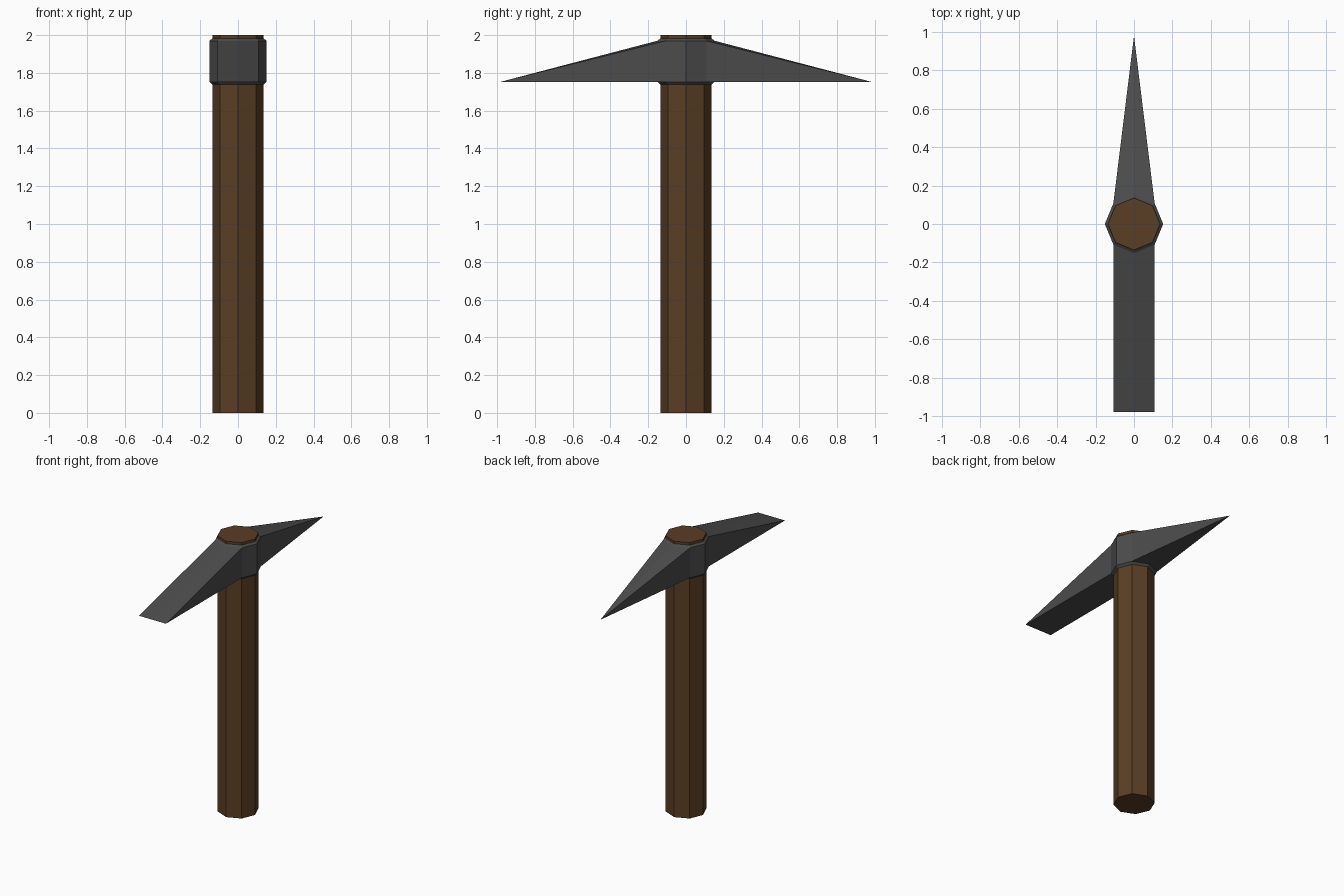
import bpy, bmesh, math

if "Cube" in bpy.data.objects:
    bpy.data.objects.remove(bpy.data.objects["Cube"])


def material(name, color):
    m = bpy.data.materials.new(name)
    m.diffuse_color = (*color, 1)
    m.use_nodes = True
    m.node_tree.nodes["Principled BSDF"].inputs["Base Color"].default_value = m.diffuse_color
    return m


wood = material("brown wood", (0.102, 0.048, 0.018))
iron = material("dark iron", (0.072, 0.072, 0.072))


def ring(bm, radius, z):
    # octagon with corners on the x and y axes
    return [bm.verts.new((radius * math.cos(i * math.pi / 4),
                          radius * math.sin(i * math.pi / 4), z)) for i in range(8)]


def finish(bm, name, mat):
    bmesh.ops.recalc_face_normals(bm, faces=bm.faces)
    mesh = bpy.data.meshes.new(name)
    bm.to_mesh(mesh)
    bm.free()
    mesh.materials.append(mat)
    obj = bpy.data.objects.new(name, mesh)
    bpy.context.collection.objects.link(obj)
    return obj


# Octagonal handle
R = 0.136
bm = bmesh.new()
low, high = ring(bm, R, 0), ring(bm, R, 2)
bm.faces.new(low)
bm.faces.new(high)
for i in range(8):
    j = (i + 1) % 8
    bm.faces.new((low[i], low[j], high[j], high[i]))
finish(bm, "handle", wood)

# Pick head: chamfered collar with a spike at the back and a flat blade in front
bm = bmesh.new()
rings = [ring(bm, r, z) for r, z in
         ((R, 1.738), (0.152, 1.753), (0.152, 1.97), (R, 1.982))]
bottom, top = rings[1], rings[2]
for k in range(3):
    for i in range(8):
        if k == 1 and i in (1, 2, 5, 6):
            continue  # the spike and the blade grow out of these sides
        j = (i + 1) % 8
        bm.faces.new((rings[k][i], rings[k][j], rings[k + 1][j], rings[k + 1][i]))

# Spike: every collar edge at the back runs to one point
tip = bm.verts.new((0, 0.98, 1.753))
for r in (bottom, top):
    for i in (1, 2):
        bm.faces.new((r[i], r[i + 1], tip))
for i in (1, 3):
    bm.faces.new((bottom[i], top[i], tip))

# Blade: collar edges at the front run to a wide straight edge
edge = [bm.verts.new((top[i].co.x, -0.98, 1.753)) for i in (5, 6, 7)]
for r in (bottom, top):
    for n in (0, 1):
        bm.faces.new((r[5 + n], r[6 + n], edge[n + 1], edge[n]))
for i, e in ((5, edge[0]), (7, edge[2])):
    bm.faces.new((bottom[i], top[i], e))
finish(bm, "pick_head", iron)
